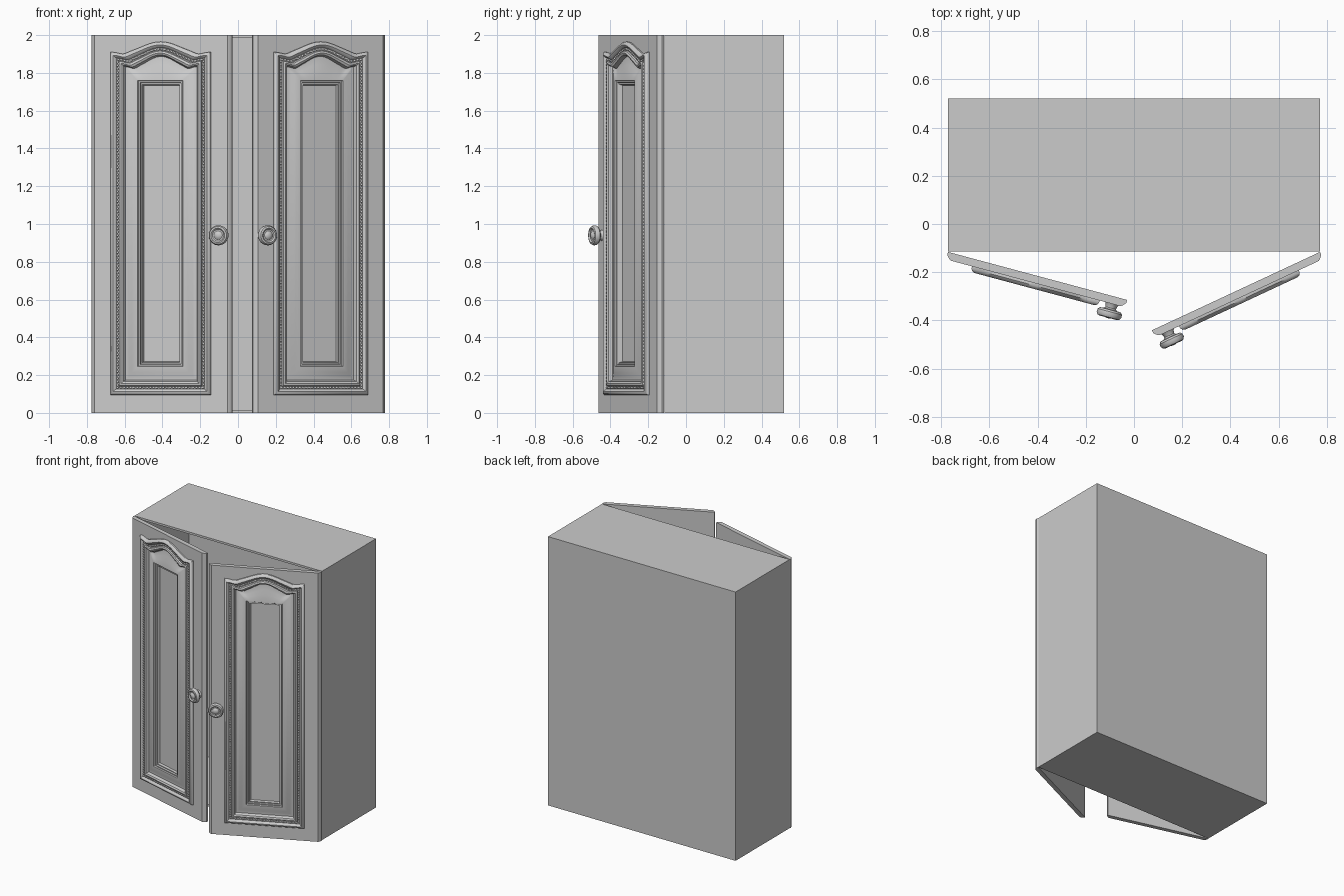
import bpy, bmesh, math
from mathutils import Matrix, Vector

if "Cube" in bpy.data.objects:
    bpy.data.objects.remove(bpy.data.objects["Cube"])

W, H, MID = 0.77, 2.0, 0.386       # door width, height, panel centre
HALF, Z0, Z1 = 0.274, 0.095, 1.91  # outer moulding half width, bottom, shoulder
N = 40                             # samples along the arched top


def finish(bm, name, loc=(0, 0, 0), rot=0, smooth=True):
    bmesh.ops.recalc_face_normals(bm, faces=bm.faces[:])
    me = bpy.data.meshes.new(name)
    bm.to_mesh(me)
    bm.free()
    ob = bpy.data.objects.new(name, me)
    bpy.context.collection.objects.link(ob)
    ob.location = loc
    ob.rotation_euler.z = rot
    if smooth:
        bpy.ops.object.select_all(action='DESELECT')
        ob.select_set(True)
        bpy.context.view_layer.objects.active = ob
        bpy.ops.object.shade_smooth_by_angle(angle=math.radians(35))
    return ob


def arch(s):
    s = abs(s)
    rise = math.cos(math.pi / 2 * s / 0.78) ** 2 if s < 0.78 else 0
    dip = 0.17 * math.exp(-((s - 0.76) / 0.12) ** 2)
    return rise - dip


def loop(u0, u1, z0, z1, v, amp=0.0):
    """Rectangle outline whose top edge is arched by amp."""
    pts = [(u0, -v, z0), (u1, -v, z0)]
    for i in range(N + 1):
        t = i / N
        pts.append((u1 + (u0 - u1) * t, -v, z1 + amp * arch(1 - 2 * t)))
    return pts


def panel_loop(inset, v, amp):
    h = HALF - inset
    return loop(MID - h, MID + h, Z0 + inset, Z1 - inset, v, amp)


# moulding section: inset from the outer edge, height above door back, arch rise
SECTION = [(0, .032, .055), (0, .042, .055), (.007, .052, .055), (.017, .056, .055),
           (.026, .051, .055), (.032, .042, .055), (.046, .042, .055), (.05, .052, .055),
           (.06, .056, .055), (.07, .051, .055), (.078, .030, .055), (.086, .031, .048),
           (.1, .036, .036), (.118, .043, .02), (.135, .048, .007), (.15, .05, 0),
           (.154, .042, 0), (.161, .042, 0), (.164, .032, 0), (.171, .034, 0), (.176, .018, 0)]
KNOB = [(.03, .03), (.025, .038), (.022, .05), (.028, .056), (.045, .058), (.052, .066),
        (.053, .078), (.047, .089), (.038, .092), (.031, .085), (.023, .085), (.014, .092),
        (.005, .094)]


def bead_points(step):
    pts = [Vector(p) for p in panel_loop(.039, .043, .055)]
    pts.append(pts[0])
    out, carry = [], 0.0
    for a, b in zip(pts, pts[1:]):
        d = (b - a).length
        while carry < d:
            out.append(a.lerp(b, carry / d))
            carry += step
        carry -= d
    return out


def build_door(label, side, hinge, angle):
    place = dict(loc=hinge, rot=angle)
    flip = Matrix.Diagonal((side, 1, 1, 1))

    # door slab with shaped edges and moulded, recessed panel
    bm = bmesh.new()
    loops = [loop(e, W - e, 0, H, v) for e, v in
             ((0, 0), (0, .012), (.006, .02), (.013, .027), (.02, .032))]
    loops += [panel_loop(*s) for s in SECTION]
    rings = [[bm.verts.new(p) for p in lp] for lp in loops]
    for a, b in zip(rings, rings[1:]):
        for i in range(len(a)):
            j = (i + 1) % len(a)
            bm.faces.new((a[i], a[j], b[j], b[i]))
    bm.faces.new(rings[0])
    bm.faces.new(rings[-1])
    bm.transform(flip)
    finish(bm, label + "_door", **place)

    # beaded trim
    bm = bmesh.new()
    for p in bead_points(.018):
        bmesh.ops.create_icosphere(bm, subdivisions=2, radius=.0068,
                                   matrix=Matrix.Translation(p))
    bm.transform(flip)
    finish(bm, label + "_bead_trim", **place)

    # turned knob
    bm = bmesh.new()
    n = 40
    rings = [[bm.verts.new((.713 + r * math.cos(2 * math.pi * i / n), -v,
                            .94 + r * math.sin(2 * math.pi * i / n))) for i in range(n)]
             for r, v in KNOB]
    for a, b in zip(rings, rings[1:]):
        for i in range(n):
            j = (i + 1) % n
            bm.faces.new((a[i], a[j], b[j], b[i]))
    bm.faces.new(rings[0])
    bm.faces.new(rings[-1])
    bm.transform(flip)
    finish(bm, label + "_knob", **place)


# open-fronted cabinet box
bm = bmesh.new()
bmesh.ops.create_cube(bm, size=1, matrix=Matrix.Translation((0, .2025, 1)) @
                      Matrix.Diagonal((1.544, .635, 2, 1)))
bm.normal_update()
bmesh.ops.delete(bm, geom=[f for f in bm.faces if f.normal.y < -.5], context='FACES_ONLY')
box = bm
me = bpy.data.meshes.new("cabinet_box")
box.to_mesh(me)
box.free()
cabinet = bpy.data.objects.new("cabinet_box", me)
bpy.context.collection.objects.link(cabinet)
mod = cabinet.modifiers.new("walls", 'SOLIDIFY')
mod.thickness = .015
mod.offset = -1
mod.use_even_offset = True

# two doors standing ajar
build_door("left", 1, (-.772, -.116, 0), math.radians(-15))
build_door("right", -1, (.772, -.116, 0), math.radians(25))
